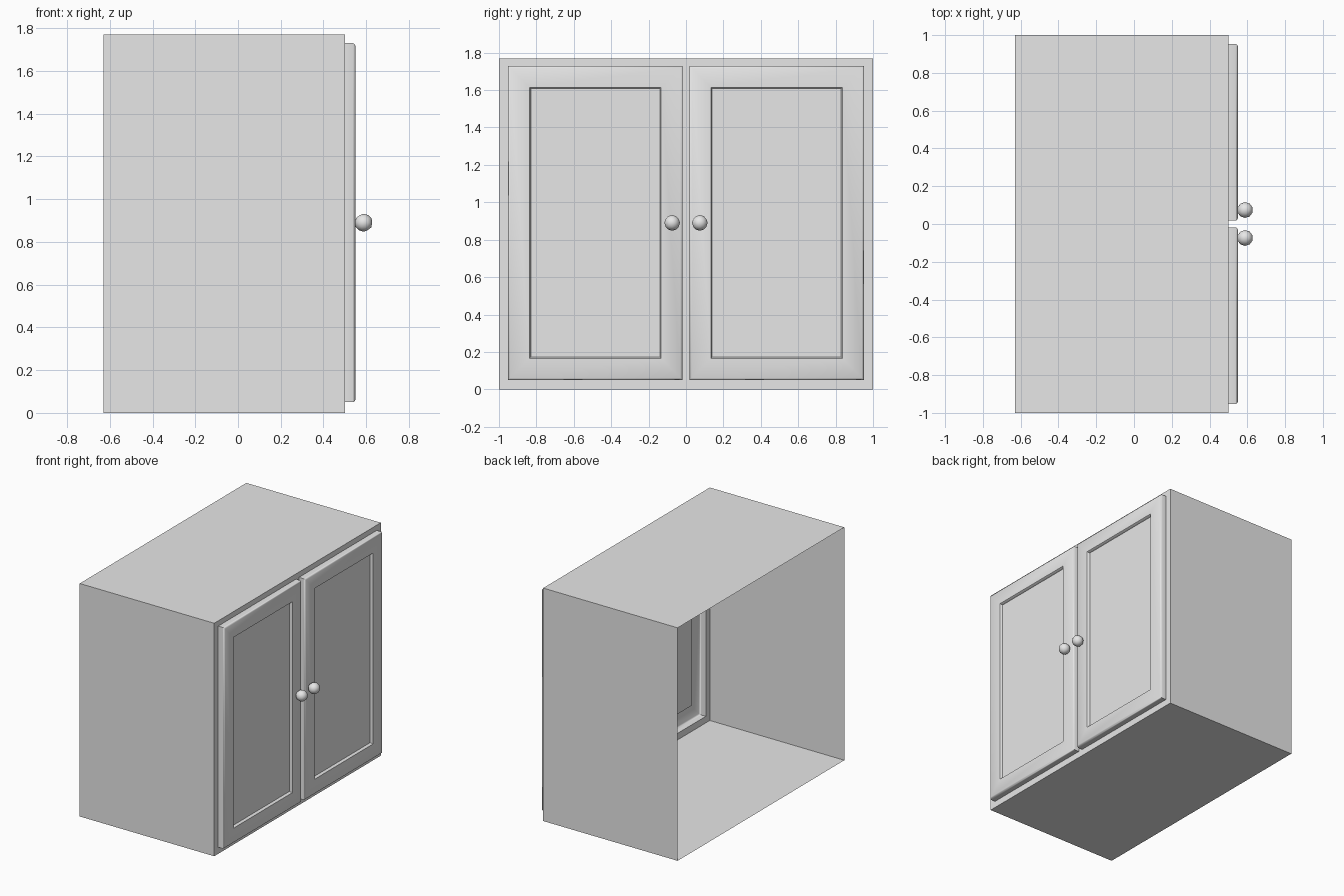
import bpy, bmesh, math
from mathutils import Matrix

if "Cube" in bpy.data.objects:
    bpy.data.objects.remove(bpy.data.objects["Cube"])

BACK, FACE = -0.63, 0.5            # open rear and face frame, along x
HALF_W, HEIGHT = 1.0, 1.77
DOOR_IN, DOOR_OUT = 0.018, 0.952   # door edges, along y
DOOR_LOW, DOOR_TOP = 0.05, 1.73

paint = bpy.data.materials.new("grey_paint")
paint.use_nodes = True
colour = (0.8, 0.8, 0.8, 1)
paint.diffuse_color = colour
paint.node_tree.nodes["Principled BSDF"].inputs["Base Color"].default_value = colour


def finish(name, bm, smooth_angle=None):
    mesh = bpy.data.meshes.new(name)
    bm.to_mesh(mesh)
    bm.free()
    mesh.materials.append(paint)
    obj = bpy.data.objects.new(name, mesh)
    bpy.context.collection.objects.link(obj)
    if smooth_angle:
        bpy.ops.object.select_all(action="DESELECT")
        obj.select_set(True)
        bpy.context.view_layer.objects.active = obj
        bpy.ops.object.shade_smooth_by_angle(angle=math.radians(smooth_angle))
    return obj


# Carcass: thin face frame with two door openings, walls drawn back to an open rear
bm = bmesh.new()
ys = (-HALF_W, -DOOR_OUT, -DOOR_IN, DOOR_IN, DOOR_OUT, HALF_W)
zs = (0, DOOR_LOW, DOOR_TOP, HEIGHT)
grid = [[bm.verts.new((FACE, y, z)) for z in zs] for y in ys]
for i in range(len(ys) - 1):
    for j in range(len(zs) - 1):
        if j == 1 and i in (1, 3):
            continue
        bm.faces.new((grid[i][j], grid[i + 1][j], grid[i + 1][j + 1], grid[i][j + 1]))


def on_rim(edge):
    a, b = (v.co for v in edge.verts)
    return (abs(a.y) == HALF_W and a.y == b.y) or (a.z == b.z and a.z in (zs[0], grid[0][-1].co.z))


rim = [e for e in bm.edges if on_rim(e)]
walls = bmesh.ops.extrude_edge_only(bm, edges=rim)["geom"]
for v in walls:
    if isinstance(v, bmesh.types.BMVert):
        v.co.x = BACK
bmesh.ops.recalc_face_normals(bm, faces=bm.faces)
if next(f for f in bm.faces if all(v.co.x == FACE for v in f.verts)).normal.x < 0:
    bmesh.ops.reverse_faces(bm, faces=bm.faces)
finish("cabinet_carcass", bm)

# Doors: hollow shells with rounded rims and recessed panels
steps = (          # (inset, rise) from the opening to the panel
    (0, 0.038),
    (0.004, 0.008),
    (0.008, 0.004),
    (0.103, 0),
    (0.003, -0.004),
    (0.004, -0.016),
)
for side, name in ((-1, "near"), (1, "far")):
    bm = bmesh.new()
    y0, y1 = sorted((side * DOOR_IN, side * DOOR_OUT))
    panel = bm.faces.new([bm.verts.new((FACE, y, z)) for y, z in
                          ((y0, DOOR_LOW), (y1, DOOR_LOW), (y1, DOOR_TOP), (y0, DOOR_TOP))])
    for inset, rise in steps:
        bm.normal_update()
        bmesh.ops.inset_individual(bm, faces=[panel], thickness=inset, depth=rise,
                                   use_even_offset=True)
    finish(name + "_door", bm, 50)

    # Round knob beside the centre gap
    bm = bmesh.new()
    bmesh.ops.create_icosphere(bm, subdivisions=2, radius=0.042,
                               matrix=Matrix.Translation((0.588, side * 0.074, 0.89)))
    finish(name + "_knob", bm, 50)
